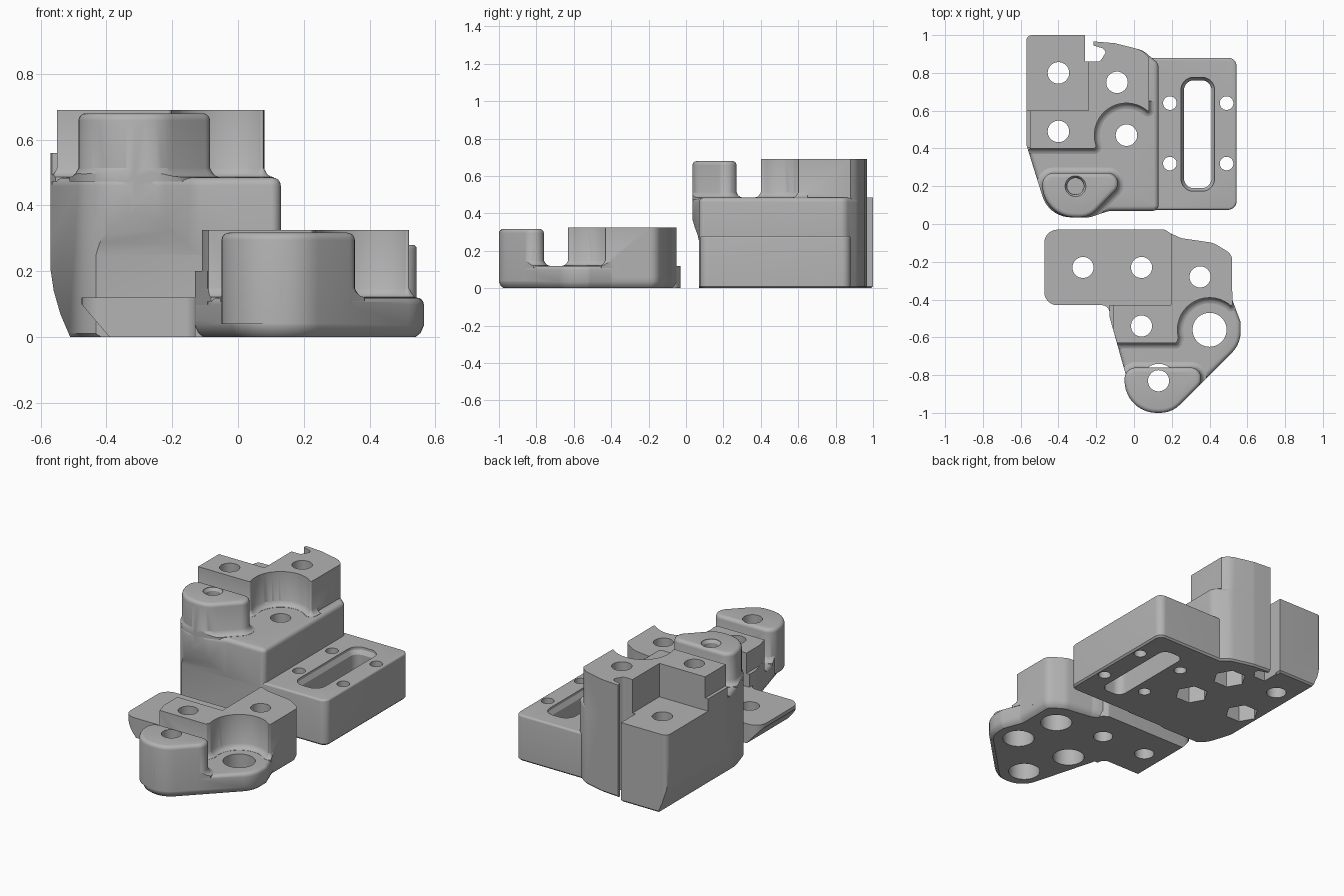
import bpy
import bmesh
from math import sin, cos, tan, pi, atan2, radians
from mathutils import Vector, Matrix

cube = bpy.data.objects.get("Cube")
if cube:
    bpy.data.objects.remove(cube, do_unlink=True)

grey = bpy.data.materials.new("matte_grey")
grey.use_nodes = True
colour = (0.45, 0.45, 0.45, 1)
grey.diffuse_color = colour
grey.node_tree.nodes["Principled BSDF"].inputs["Base Color"].default_value = colour


def arc(cx, cy, r, start, end, steps=24):
    angles = [radians(start + (end - start) * i / steps) for i in range(steps + 1)]
    return [(cx + r * cos(a), cy + r * sin(a)) for a in angles]


def circle(cx, cy, r, sides=40):
    return arc(cx, cy, r, 0, 360, sides)[:-1]


def relief(cx, cy, start, end):
    """Concave arc whose last corner is slightly eased."""
    pts = arc(cx, cy, 0.17, start, end)
    return pts[:-1] + [pts[-1] + (0.006,)]


def rect(x0, y0, x1, y1, r=0):
    return [(x0, y0, r), (x1, y0, r), (x1, y1, r), (x0, y1, r)]


def rounded(points):
    """Polygon whose (x, y, radius) corners become arcs."""
    out = []
    for i, p in enumerate(points):
        v = Vector(p[:2])
        r = p[2] if len(p) > 2 else 0
        if r == 0:
            out.append(v)
            continue
        a = (Vector(points[i - 1][:2]) - v).normalized()
        b = (Vector(points[(i + 1) % len(points)][:2]) - v).normalized()
        half = a.angle(b) / 2
        c = v + (a + b).normalized() * r / sin(half)
        s, e = v + a * r / tan(half) - c, v + b * r / tan(half) - c
        sweep = atan2(s.x * e.y - s.y * e.x, s.dot(e))
        steps = max(3, int(abs(sweep) / 0.14))
        for k in range(steps + 1):
            t = atan2(s.y, s.x) + sweep * k / steps
            out.append(c + Vector((cos(t), sin(t))) * r)
    return out


def inset(pts, d):
    """Move every edge of a polygon inward by d."""
    res = []
    for i, p in enumerate(pts):
        e1 = (p - pts[i - 1]).normalized()
        e2 = (pts[(i + 1) % len(pts)] - p).normalized()
        n1, n2 = Vector((-e1.y, e1.x)), Vector((-e2.y, e2.x))
        res.append(p + (n1 + n2) * d / max(0.2, 1 + n1.dot(n2)))
    return res


def loft(name, points, rings):
    """Solid from a profile stacked at (height, inset) rings."""
    pts = rounded(points)
    area = sum(pts[i - 1].x * p.y - pts[i - 1].y * p.x for i, p in enumerate(pts))
    if area < 0:
        pts.reverse()
    bm = bmesh.new()
    layers = [[bm.verts.new((q.x, q.y, z)) for q in inset(pts, d)] for z, d in rings]
    n = len(pts)
    for lo, hi in zip(layers, layers[1:]):
        for i in range(n):
            bm.faces.new((lo[i], lo[(i + 1) % n], hi[(i + 1) % n], hi[i]))
    bm.faces.new(layers[0][::-1])
    bm.faces.new(layers[-1])
    bmesh.ops.recalc_face_normals(bm, faces=bm.faces)
    mesh = bpy.data.meshes.new(name)
    bm.to_mesh(mesh)
    bm.free()
    mesh.materials.append(grey)
    ob = bpy.data.objects.new(name, mesh)
    bpy.context.collection.objects.link(ob)
    return ob


def prism(name, points, z0, z1):
    return loft(name, points, [(z0, 0), (z1, 0)])


def combine(ob, tool, operation):
    mod = ob.modifiers.new("combine", "BOOLEAN")
    mod.operation, mod.solver, mod.object = operation, "EXACT", tool
    bpy.context.view_layer.objects.active = ob
    bpy.ops.object.modifier_apply(modifier=mod.name)
    bpy.data.objects.remove(tool, do_unlink=True)


def add(ob, tool):
    combine(ob, tool, "UNION")


def cut(ob, points, z0=-0.1, z1=1):
    combine(ob, prism("cutter", points, z0, z1), "DIFFERENCE")


def cut_sideways(ob, points, turn=0):
    """Cut a profile of (side, height) points along y, or along x with a quarter turn."""
    tool = prism("cutter", points, -1.2, 1.2)
    tool.data.transform(Matrix.Rotation(turn, 4, "Z") @ Matrix.Rotation(pi / 2, 4, "X"))
    combine(ob, tool, "DIFFERENCE")


def soft_top(z, r):
    return [(z - r, 0), (z - 0.62 * r, 0.08 * r), (z - 0.29 * r, 0.29 * r),
            (z - 0.08 * r, 0.62 * r), (z, r)]


def add_trimmed(ob, tool, outline, split, y_max):
    """Add a piece, kept inside the outline and in front of a stepped line."""
    combine(tool, prism("trim", outline, -0.1, 1), "INTERSECT")
    front = [(-1, -1.2), (1, -1.2), (1, y_max + 0.05), (split, y_max + 0.05),
             (split, y_max), (-1, y_max)]
    combine(tool, prism("trim", front, -0.2, 1.1), "INTERSECT")
    add(ob, tool)


def fillet(points, z):
    return loft("fillet", points, [(z - 0.012, -0.03), (z + 0.001, -0.03), (z + 0.004, -0.018),
                                   (z + 0.012, -0.009), (z + 0.03, 0.001)])


# Large body: housing with a softened top edge
edge = [(0.045, 0.92, 0.1), (-0.1, 0.957, 0.1), (-0.22, 0.967)]
housing = [(-0.57, 1, 0.03), (-0.57, 0.42, 0.05), (-0.45, 0.035, 0.16), (-0.235, 0.035, 0.1),
           (-0.13, 0.07, 0.1), (0.13, 0.07, 0.03), (0.13, 0.85, 0.05)] + edge \
    + [(-0.26, 0.967), (-0.26, 1)]
large = loft("large_body", housing, [(0, 0.01), (0.01, 0)] + soft_top(0.485, 0.025))
add(large, prism("corner_step", [(-0.57, 1, 0.03), (-0.57, 0.6), (-0.24, 0.6), (-0.24, 0.9),
                                 (-0.26, 0.9), (-0.26, 1)], 0.3, 0.485))

# Raised block with a round relief, and the screw boss
block = [(-0.55, 0.6), (-0.55, 0.4), (-0.2, 0.4, 0.012)] + relief(-0.04, 0.47, 198, 46) \
    + [(0.08, 0.88)] + edge + [(-0.24, 0.967), (-0.24, 0.6)]
boss = [(-0.485, 0.27, 0.06), (-0.485, 0.035, 0.17), (-0.235, 0.035, 0.12),
        (-0.085, 0.19, 0.055), (-0.085, 0.27, 0.055)]
add(large, prism("block", block, 0.3, 0.69))
add(large, loft("boss", boss, [(0.4, 0)] + soft_top(0.68, 0.022)))
add_trimmed(large, fillet(block, 0.485), housing, -0.23, 0.6)
add_trimmed(large, fillet(boss, 0.485), housing, -0.23, 0.6)
add_trimmed(large, prism("ledge", rect(-0.6, 0.405, -0.5, 0.6), 0.3, 0.56), housing, -0.23, 0.6)

# Scooped front under the boss and curved lower side
cut_sideways(large, [(-0.1, -0.1), (0.07, -0.1), (0.07, 0.25), (0.062, 0.285),
                     (0.047, 0.325), (0.034, 0.37), (-0.1, 0.37)], pi / 2)
cut_sideways(large, [(-0.7, -0.1), (-0.47, -0.1), (-0.51, 0), (-0.54, 0.07),
                     (-0.56, 0.14), (-0.572, 0.22), (-0.7, 0.22)])

# Slotted mounting slab
add(large, loft("slab", rect(0.03, 0.075, 0.543, 0.88, 0.045),
                [(0, 0.01), (0.01, 0)] + soft_top(0.28, 0.012)))

# Hooked notch, slot and holes
cut(large, [(-0.26, 1.1), (-0.26, 0.86), (-0.18, 0.86, 0.02), (-0.148, 0.91, 0.012),
            (-0.165, 0.93), (-0.215, 0.945), (-0.22, 1.1)])
combine(large, loft("slot", rect(0.245, 0.17, 0.43, 0.78, 0.07),
                    [(-0.1, 0.02), (0.24, 0.02), (0.265, 0.004), (0.4, 0)]), "DIFFERENCE")
for x in (0.19, 0.49):
    for y in (0.32, 0.64):
        cut(large, circle(x, y, 0.036))
nut_holes = [(-0.4, 0.49), (-0.09, 0.75), (-0.04, 0.47)]
for x, y in nut_holes + [(-0.4, 0.8)]:
    cut(large, circle(x, y, 0.057))
for x, y in nut_holes:
    cut(large, circle(x, y, 0.095, 6), -0.1, 0.15)
combine(large, loft("blind_hole", circle(-0.31, 0.2, 0.055),
                    [(0.25, 0.012), (0.66, 0.01), (0.675, 0), (0.8, 0)]), "DIFFERENCE")

# Small body: rounded base
shoulder = [(0.52, -0.16, 0.06), (0.42, -0.1, 0.1), (0.25, -0.075, 0.05), (0.195, -0.05)]
base = [(-0.13, -0.2), (-0.13, -0.49, 0.05), (0.013, -1, 0.155), (0.2, -1, 0.155),
        (0.565, -0.635, 0.16), (0.565, -0.52, 0.05), (0.52, -0.4, 0.05)] + shoulder \
    + [(0.1, -0.05), (0.1, -0.2)]
small = loft("small_body", base, [(0, 0.025), (0.012, 0.01), (0.035, 0)] + soft_top(0.12, 0.022))

# Flat plate with a slanted end
add(small, prism("plate", [(-0.475, -0.03, 0.07), (-0.475, -0.43, 0.07), (-0.13, -0.43, 0.04),
                           (-0.13, -0.48), (0, -0.48), (0.2, -0.4), (0.2, -0.055, 0.02),
                           (0.165, -0.03, 0.02)], 0, 0.12))
cut_sideways(small, [(-0.6, -0.1), (-0.305, -0.1), (-0.476, 0.1), (-0.6, 0.1)])

# Raised block with a round relief, and the screw boss
block = [(-0.11, -0.43), (-0.11, -0.56), (-0.09, -0.63), (0.225, -0.63, 0.01)] \
    + relief(0.4, -0.56, 194, 45) + shoulder + [(0.195, -0.43)]
boss = [(-0.05, -0.76, 0.06), (-0.05, -1, 0.17), (0.2, -1, 0.15),
        (0.355, -0.845, 0.055), (0.355, -0.76, 0.055)]
add(small, prism("block", block, 0.06, 0.325))
add(small, loft("boss", boss, [(0.04, 0)] + soft_top(0.317, 0.022)))
add_trimmed(small, fillet(block, 0.12), base, 0.2, -0.43)
add_trimmed(small, fillet(boss, 0.12), base, 0.2, -0.43)
add_trimmed(small, prism("ledge", rect(-0.2, -0.625, -0.08, -0.43), 0.05, 0.2), base, 0.2, -0.43)

# Screw holes, counterbores and the wide bore
deep_holes = [(0.35, -0.28), (0.04, -0.54), (0.13, -0.83)]
for x, y in deep_holes + [(-0.27, -0.23), (0.04, -0.23)]:
    cut(small, circle(x, y, 0.056))
for x, y in deep_holes:
    cut(small, circle(x, y, 0.09), -0.1, 0.15)
cut(small, circle(0.4, -0.56, 0.09))

# Smooth shading with crisp edges
for ob in (large, small):
    ob.select_set(True)
    bpy.context.view_layer.objects.active = ob
bpy.ops.object.shade_smooth_by_angle(angle=radians(30))
